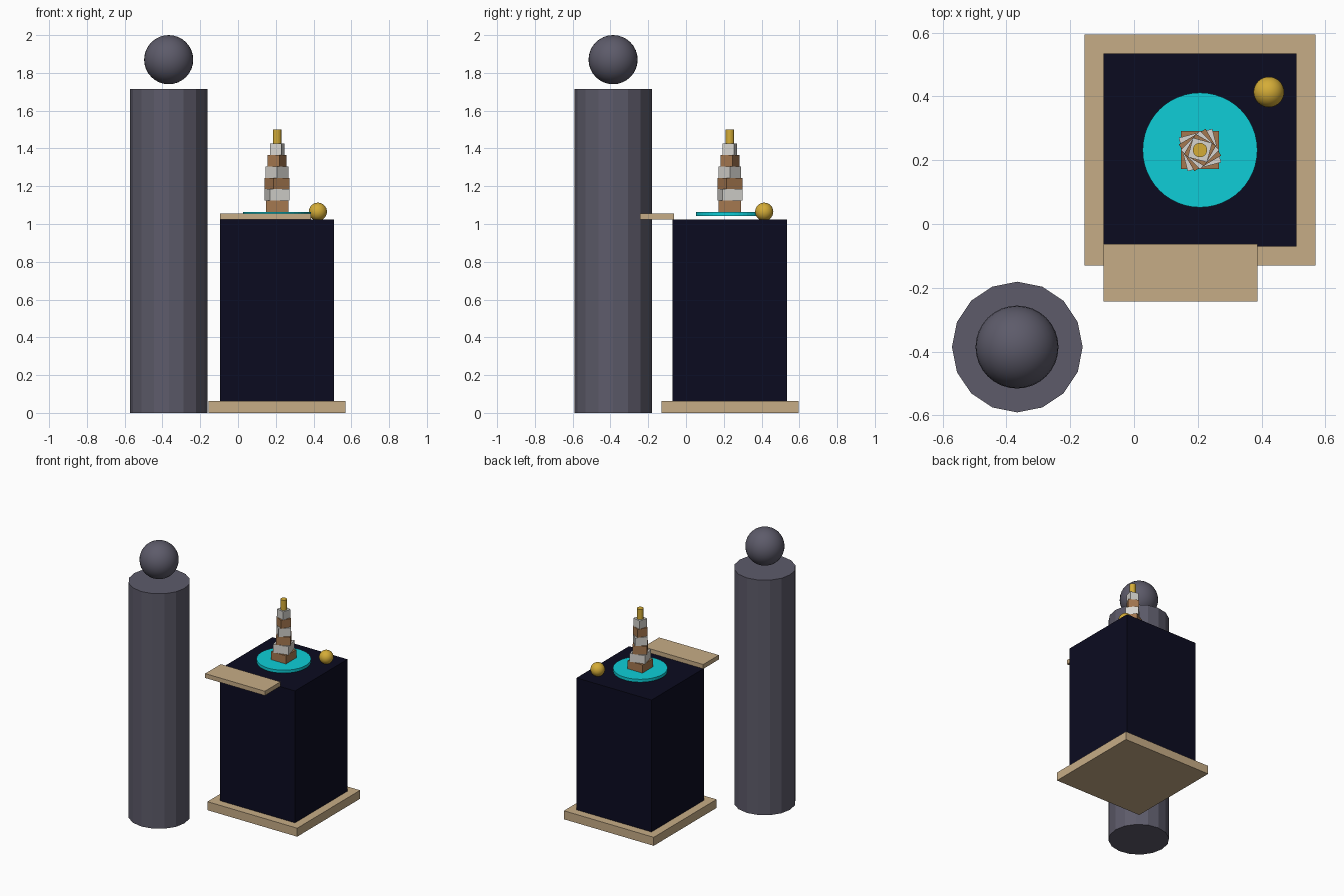
import bpy
import math

cube = bpy.data.objects.get("Cube")
if cube:
    bpy.data.objects.remove(cube, do_unlink=True)


def material(name, rgb):
    """Flat material from 8-bit display colour, stored as linear values."""
    def lin(c):
        c /= 255
        return c / 12.92 if c <= 0.04045 else ((c + 0.055) / 1.055) ** 2.4
    col = (*[lin(c) for c in rgb], 1)
    m = bpy.data.materials.new(name)
    m.use_nodes = True
    m.diffuse_color = col
    m.node_tree.nodes["Principled BSDF"].inputs["Base Color"].default_value = col
    return m


GREY = material("slate grey", (93, 91, 106))
TAN = material("pale wood", (198, 172, 134))
NAVY = material("dark navy", (11, 11, 32))
CYAN = material("turquoise", (14, 206, 215))
BROWN = material("brown wood", (165, 120, 80))
WHITE = material("off white", (215, 213, 208))
GOLD = material("gold", (212, 172, 55))


def finish(name, mat):
    ob = bpy.context.object
    ob.name = name
    ob.data.materials.append(mat)
    return ob


def box(name, mat, x, y, z0, z1, sx, sy, turn=0):
    bpy.ops.mesh.primitive_cube_add(size=1, location=(x, y, (z0 + z1) / 2),
                                    rotation=(0, 0, turn))
    bpy.context.object.scale = (sx, sy, z1 - z0)
    return finish(name, mat)


def cylinder(name, mat, x, y, z0, z1, radius, sides):
    bpy.ops.mesh.primitive_cylinder_add(vertices=sides, radius=radius, depth=z1 - z0,
                                        location=(x, y, (z0 + z1) / 2))
    return finish(name, mat)


def ball(name, mat, x, y, z, radius):
    bpy.ops.mesh.primitive_uv_sphere_add(segments=32, ring_count=16, radius=radius,
                                         location=(x, y, z))
    bpy.ops.object.shade_smooth()
    return finish(name, mat)


# Tall figure: column body with a floating round head
cylinder("figure_body", GREY, -0.366, -0.386, 0, 1.715, 0.205, 16)
ball("figure_head", GREY, -0.367, -0.386, 1.87, 0.13)

# Pedestal with its base board and front shelf
CX, CY = 0.207, 0.232
box("base_board", TAN, CX, CY, 0, 0.062, 0.725, 0.725)
box("pedestal", NAVY, CX, CY, 0.062, 1.025, 0.605, 0.605)
box("front_shelf", TAN, 0.146, -0.153, 1.024, 1.056, 0.482, 0.18)

# Display disc and the gold ball beside it
cylinder("display_disc", CYAN, CX, CY, 1.042, 1.064, 0.18, 48)
ball("gold_ball", GOLD, 0.423, 0.414, 1.065, 0.048)

# Twisting tower of shrinking blocks in alternating colours
STEP = 0.0605
for i in range(6):
    size = 0.12 - 0.0115 * i
    z = 1.063 + STEP * i
    box(f"tower_block_{i + 1}", WHITE if i % 2 else BROWN, CX, CY, z, z + STEP,
        size, size, math.radians(15 * i))
cylinder("tower_finial", GOLD, CX, CY, 1.425, 1.5, 0.0225, 16)
